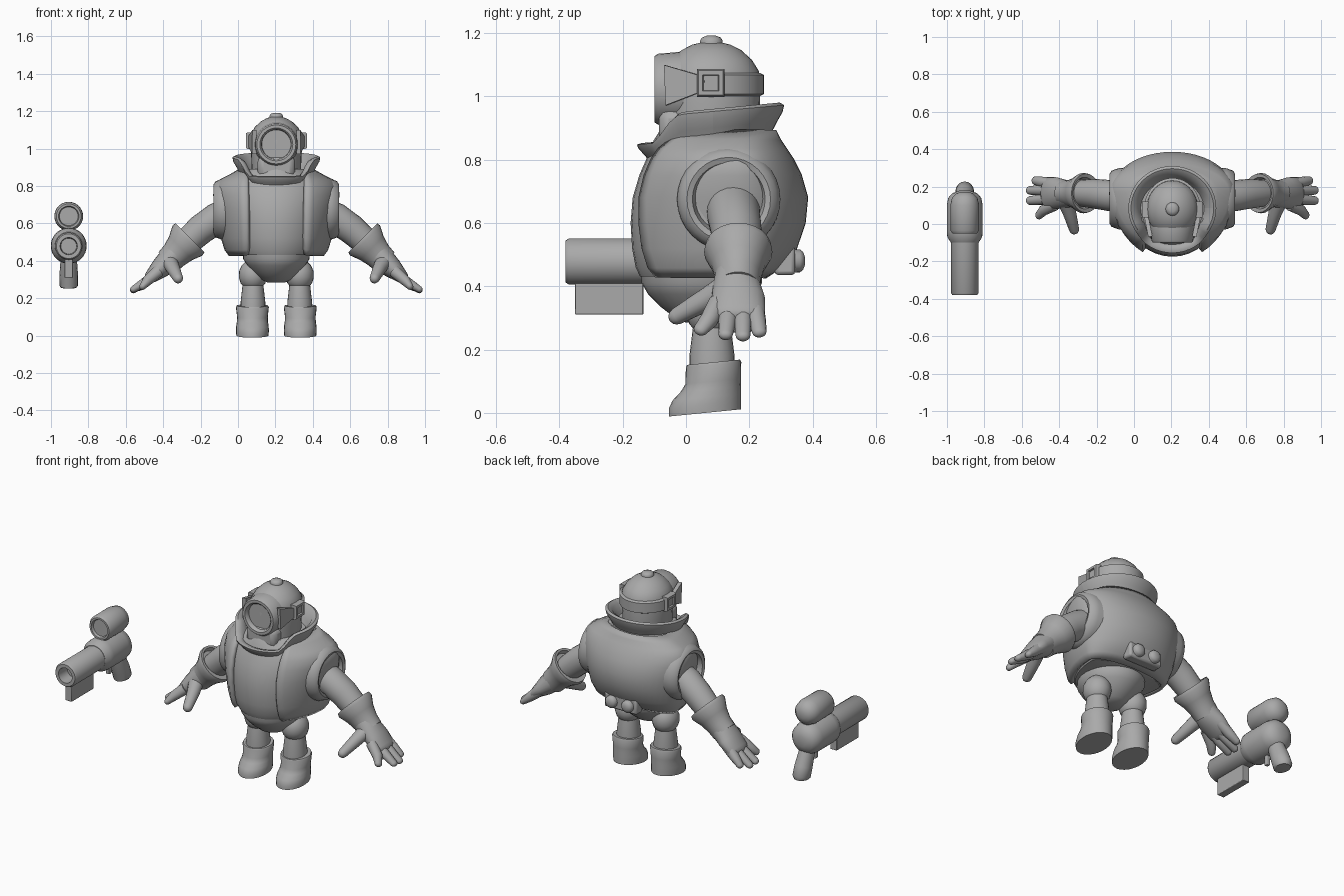
import bpy, math
from mathutils import Vector as V

if "Cube" in bpy.data.objects:
    bpy.data.objects.remove(bpy.data.objects["Cube"])

CX, GX = 0.205, -0.905          # centre lines of the diver and of the blaster
grey = bpy.data.materials.new("plain_grey")
grey.diffuse_color = (0.4, 0.4, 0.4, 1)
grey.use_nodes = True
grey.node_tree.nodes["Principled BSDF"].inputs["Base Color"].default_value = grey.diffuse_color


def grid(name, rows, ox=CX, wrap=True, caps=True):
    """Skin a list of equally long point rows."""
    n, m = len(rows[0]), len(rows)
    verts = [(p[0] + ox, p[1], p[2]) for r in rows for p in r]
    faces = []
    for i in range(m - 1):
        for j in range(n if wrap else n - 1):
            k = (j + 1) % n
            faces.append((i * n + j, i * n + k, (i + 1) * n + k, (i + 1) * n + j))
    if caps:
        faces += [tuple(reversed(range(n))), tuple(range((m - 1) * n, m * n))]
    me = bpy.data.meshes.new(name)
    me.from_pydata(verts, [], faces)
    me.materials.append(grey)
    ob = bpy.data.objects.new(name, me)
    bpy.context.collection.objects.link(ob)
    return ob


def tube(name, path, axis=None, ref=(0, 1, 0), n=24, phase=0, ox=CX):
    """Skin ellipses (x, y, z, ru, rv) along a path; ru lies along ref."""
    pts = [V(p[:3]) for p in path]
    rows = []
    for i, p in enumerate(path):
        d = V(axis) if axis else pts[min(i + 1, len(pts) - 1)] - pts[max(i - 1, 0)]
        d.normalize()
        u = V(ref) - d * V(ref).dot(d)
        u.normalize()
        v = d.cross(u)
        rows.append([pts[i] + u * p[3] * math.cos(a) + v * p[4] * math.sin(a)
                     for a in (phase + 2 * math.pi * j / n for j in range(n))])
    return grid(name, rows, ox)


def lathe(name, origin, axis, prof, ref=(0, 0, 1), **kw):
    """Turn a (distance, radius) profile around an axis."""
    o, a = V(origin), V(axis)
    return tube(name, [(*(o + a * t), r, r) for t, r in prof], axis, ref, **kw)


def limb(name, path, **kw):
    """Tube with a rounded tip."""
    a, b = V(path[-2][:3]), V(path[-1][:3])
    d = (b - a).normalized()
    ru, rv = path[-1][3:]
    tip = [(*(b + d * rv * t), ru * f, rv * f) for t, f in ((.45, .85), (.75, .6), (.92, .25))]
    return tube(name, path + tip, **kw)


def box(name, lo, hi, ox, bevel=0.006):
    rows = [[(lo[0], lo[1], z), (hi[0], lo[1], z), (hi[0], hi[1], z), (lo[0], hi[1], z)]
            for z in (lo[2], hi[2])]
    ob = grid(name, rows, ox)
    m = ob.modifiers.new("bevel", 'BEVEL')
    m.width, m.segments = bevel, 2
    return ob


# --- torso: height, half width, front y, back y ---
BODY = [(.43, .25, -.165, .25), (.46, .272, -.18, .295), (.52, .29, -.192, .345),
        (.60, .305, -.197, .372), (.68, .322, -.19, .38), (.75, .332, -.168, .36),
        (.80, .328, -.145, .335), (.83, .30, -.13, .315), (.86, .24, -.12, .295),
        (.89, .19, -.10, .28)]


def body_point(a, z, hw, yf, yb, k=1.0):
    yc, s = .17, math.sin(a)
    return (hw * k * math.cos(a), yc + s * k * ((yb - yc) if s > 0 else (yc - yf)), z)


N = 40
grid("suit_belly", [[body_point(2 * math.pi * j / N, *r, k=.94) for j in range(N)] for r in BODY])

# vest, open at the front
rows = []
for r in BODY:
    a0 = -math.acos(.155 / r[1])
    a1 = math.pi - a0
    rows.append([body_point(a0 + (a1 - a0) * j / N, *r) for j in range(N + 1)])
vest = grid("vest", rows, wrap=False, caps=False)
sol = vest.modifiers.new("thickness", 'SOLIDIFY')
sol.thickness, sol.offset = .03, -.6

# collar, dipping into a roll at the front
PROF = [(-.045, .80), (.0, .83), (-.02, .865), (-.002, .90), (.015, .93), (.02, .952),
        (.006, .96), (-.02, .945), (-.04, .90), (-.06, .86)]
rows = []
for j in range(49):
    a = 2 * math.pi * j / 48
    c, s = math.cos(a), math.sin(a)
    f = 0.0
    if s < 0:
        f = min(1, max(0, (.9 - abs(c)) / .3))
        f = f * f * (3 - 2 * f)
    rows.append([((.215 + p) * c, .085 + (.205 + p + .015 * f) * s,
                  z - .08 * f * (z - .74) / .2 + .02 * s) for p, z in PROF])
grid("collar", [list(reversed(r)) for r in rows], caps=False)

# --- helmet ---
tube("helmet", [(0, .08, z, rx, ry) for z, rx, ry in
     ((.82, .13, .148), (.95, .134, .152), (1.04, .14, .156), (1.08, .135, .15), (1.115, .115, .128),
      (1.145, .083, .095), (1.163, .05, .06), (1.172, .018, .02))], axis=(0, 0, 1), ref=(1, 0, 0), n=32)
lathe("helmet_knob", (0, .08, 1.155), (0, 0, 1), [(0, .036), (.02, .036), (.03, .03), (.036, .015)], ref=(1, 0, 0))
lathe("face_port", (0, 0, 1.022), (0, -1, 0),
      [(-.06, .118), (.02, .118), (.088, .112), (.1, .104), (.1, .088), (.092, .08), (.075, .078)], n=32)
box("helmet_chin", (-.1, -.085, .84), (.1, .06, .96), CX, .03)
rows = []
for j in range(25):
    a = math.radians(-5 + 190 * j / 24)
    rows.append([((.137 + k) * math.cos(a), .08 + (.152 + k) * math.sin(a), 1.037 + h)
                 for k, h in ((0, -.037), (0, .037), (.014, .03), (.014, -.03))])
grid("helmet_strap", [list(reversed(r)) for r in rows])
for s, side in ((1, "left"), (-1, "right")):
    lathe(side + "_buckle", (0, .078, 1.042), (s, 0, 0),
          [(.11, .06), (.155, .062), (.163, .055), (.163, .036), (.153, .033)], n=4, phase=math.pi / 4)
    tube(side + "_strap_flare", [(s * .143, .06, 1.04, .03, .016), (s * .118, -.065, 1.035, .09, .016)],
         n=4, phase=math.pi / 4, ref=(0, 0, 1))

# --- pelvis ---
tube("pelvis", [(0, y, z, rx, ry) for y, z, rx, ry in
     ((.05, .285, .05, .05), (.05, .30, .082, .085), (.05, .335, .12, .13), (.05, .375, .155, .17),
      (.05, .41, .178, .19), (.05, .46, .18, .19))], axis=(0, 0, 1), ref=(1, 0, 0), n=32)

for s, side in ((1, "left"), (-1, "right")):
    # legs and boots
    tube(side + "_leg", [(s * .125, .082, z, r, r * 1.08) for z, r in
         ((.12, .066), (.18, .066), (.25, .058), (.268, .056), (.28, .066), (.31, .075), (.345, .074),
          (.375, .06), (.40, .035))], axis=(0, 0, 1), ref=(1, 0, 0))
    tube(side + "_boot", [(s * .128, y, z, rx, ry) for y, z, rx, ry in
         ((.06, 0, .086, .115), (.06, .025, .088, .115), (.066, .05, .087, .109), (.078, .075, .083, .096),
          (.086, .10, .082, .088), (.087, .152, .088, .088), (.087, .16, .084, .084), (.087, .16, .066, .07))],
         axis=(0, -.1, 1), ref=(1, 0, 0))
    # armhole roll, arm and glove
    lathe(side + "_armhole", (0, .135, .675), (s, 0, 0),
          [(.22, .165), (.29, .163), (.325, .15), (.336, .132), (.33, .115), (.30, .105)], n=32)
    tube(side + "_arm", [(s * x, y, z, r, r) for x, y, z, r in
         ((.24, .15, .66, .085), (.32, .15, .625, .084), (.40, .16, .57, .08), (.49, .165, .49, .072),
          (.55, .165, .43, .06))])
    tube(side + "_cuff", [(s * x, .165, z, r, r * 1.05) for x, z, r in
         ((.485, .513, .075), (.468, .527, .085), (.462, .523, .104), (.475, .508, .108),
          (.51, .468, .085), (.545, .43, .072), (.58, .395, .068))], axis=(s * .7, 0, -.7))
    limb(side + "_palm", [(s * .53, .165, .45, .07, .07), (s * .57, .16, .405, .075, .066),
         (s * .62, .165, .36, .085, .055), (s * .67, .165, .315, .085, .036)])
    for k, (y0, y1, x1, z1) in enumerate(((.10, .045, .715, .262), (.138, .125, .765, .247),
                                          (.18, .18, .765, .243), (.215, .232, .735, .255))):
        limb(f"{side}_finger_{k + 1}", [(s * .63, y0, .345, .03, .034), (s * .69, (y0 + y1) / 2, .293, .029, .028),
             (s * x1, y1, z1, .023, .018)], n=14)
    limb(side + "_thumb", [(s * .575, .13, .40, .045, .04), (s * .55, .06, .355, .036, .036),
         (s * .525, -.03, .305, .027, .027)], ref=(1, 0, 0), n=16)
    # rear buttons
    lathe(side + "_rear_button", (s * .055, .31, .48), (0, 1, 0),
          [(0, .037), (.05, .036), (.06, .028), (.066, .012)])
box("rear_plate", (-.11, .28, .435), (.11, .345, .525), CX, .012)

# --- blaster floating beside the figure ---
lathe("blaster_barrel", (0, 0, .478), (0, -1, 0), [(-.05, .073), (.37, .073), (.38, .066), (.38, .046), (.3, .042)], ox=GX, n=32)
lathe("blaster_housing", (0, 0, .48), (0, 1, 0),
      [(-.1, .074), (-.07, .093), (-.04, .096), (.1, .096), (.14, .088), (.165, .066), (.178, .03)], ox=GX, n=32)
lathe("blaster_scope", (0, 0, .638), (0, 1, 0),
      [(-.035, .05), (-.05, .055), (-.05, .066), (-.035, .076), (.1, .077), (.14, .068), (.163, .045), (.172, .018)], ox=GX, n=32)
box("blaster_foregrip", (-.022, -.35, .31), (.022, -.135, .43), GX, .003)
tube("blaster_handle", [(0, y, z, rx, ry) for y, z, rx, ry in
     ((.175, .255, .04, .045), (.174, .268, .05, .056), (.155, .32, .05, .055), (.125, .39, .045, .05),
      (.11, .44, .04, .045))], ref=(1, 0, 0), n=16, ox=GX)
box("blaster_trigger", (-.012, .03, .33), (.012, .055, .42), GX, .004)

# smooth shading with crisp edges
bpy.ops.object.select_all(action='SELECT')
bpy.context.view_layer.objects.active = vest
bpy.ops.object.shade_smooth_by_angle(angle=math.radians(40))
